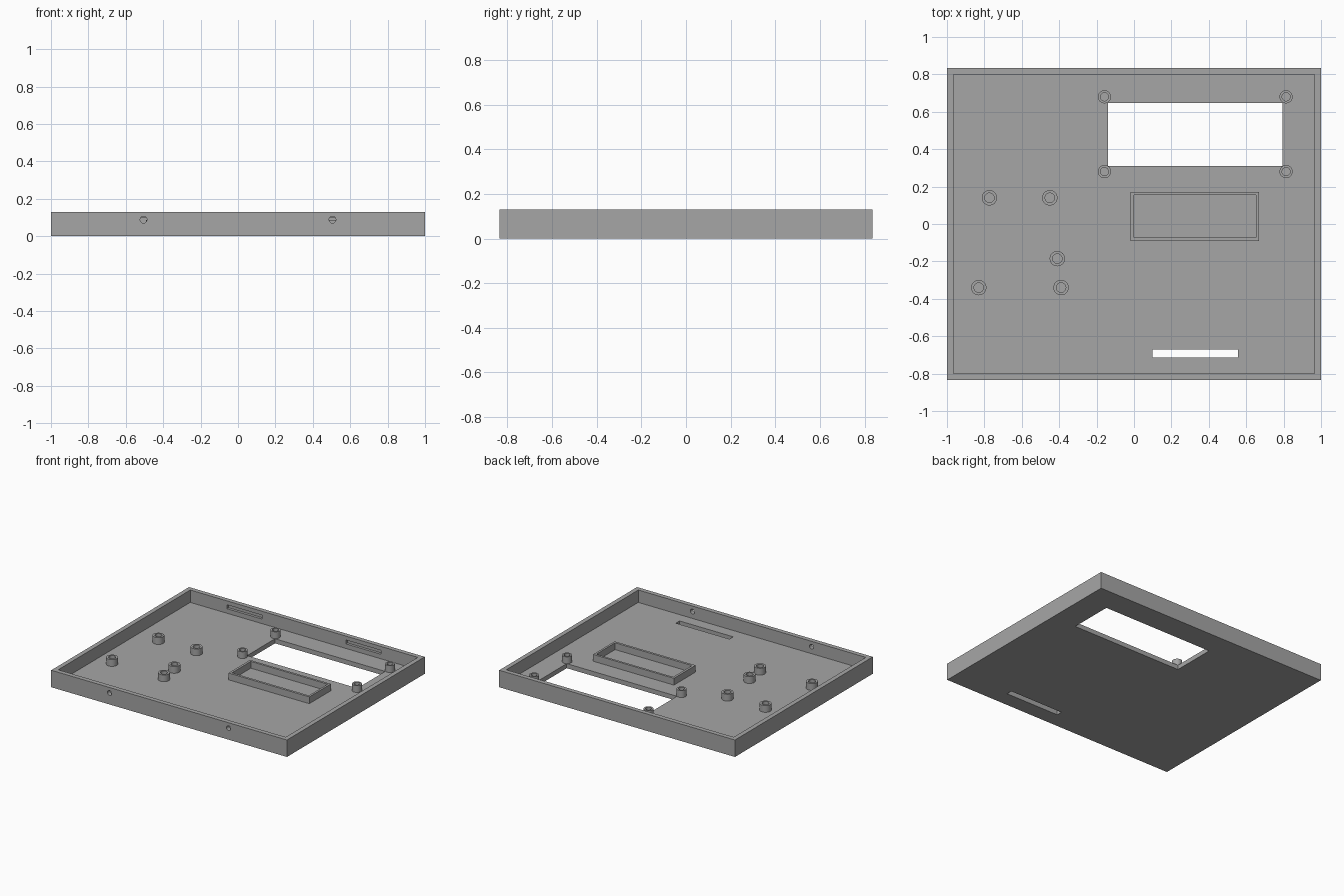
import bpy
import math

if "Cube" in bpy.data.objects:
    bpy.data.objects.remove(bpy.data.objects["Cube"], do_unlink=True)

grey = bpy.data.materials.new("plain grey")
grey.use_nodes = True
colour = (0.38, 0.38, 0.38, 1)
grey.diffuse_color = colour
grey.node_tree.nodes["Principled BSDF"].inputs["Base Color"].default_value = colour

HEIGHT = 0.13    # full wall height
FLOOR = 0.035    # floor thickness
POST_TOP = 0.087  # top of the posts and the frame


def box(name, x, y, z):
    """Box from (low, high) pairs on each axis."""
    spans = (x, y, z)
    bpy.ops.mesh.primitive_cube_add(size=1, location=[sum(s) / 2 for s in spans])
    ob = bpy.context.object
    ob.name = name
    ob.scale = [s[1] - s[0] for s in spans]
    bpy.ops.object.transform_apply(location=True, rotation=True, scale=True)
    ob.data.materials.append(grey)
    return ob


def cylinder(name, radius, depth, centre, rotation=(0, 0, 0)):
    bpy.ops.mesh.primitive_cylinder_add(vertices=32, radius=radius, depth=depth,
                                        location=centre, rotation=rotation)
    ob = bpy.context.object
    ob.name = name
    ob.data.materials.append(grey)
    return ob


def cut(target, cutter):
    """Subtract the cutter and discard it."""
    mod = target.modifiers.new("cut", 'BOOLEAN')
    mod.operation = 'DIFFERENCE'
    mod.solver = 'EXACT'
    mod.object = cutter
    bpy.ops.object.select_all(action='DESELECT')
    target.select_set(True)
    bpy.context.view_layer.objects.active = target
    bpy.ops.object.modifier_apply(modifier=mod.name)
    bpy.data.objects.remove(cutter, do_unlink=True)


# Open tray with floor and four walls
tray = box("tray", (-1, 1), (-0.835, 0.835), (0, HEIGHT))
cut(tray, box("cavity", (-0.965, 0.965), (-0.8, 0.8), (FLOOR, 0.3)))

# Openings through the floor
cut(tray, box("window", (-0.14, 0.795), (0.31, 0.648), (-0.1, 0.1)))
cut(tray, box("slot", (0.1, 0.555), (-0.715, -0.67), (-0.1, 0.1)))

# Screw holes in the front wall, blind slots inside the back wall
for x in (-0.505, 0.505):
    cut(tray, cylinder("screw_hole", 0.018, 0.2, (x, -0.82, 0.088),
                       (math.pi / 2, 0, 0)))
    cut(tray, box("wall_slot", (x - 0.15, x + 0.15), (0.75, 0.82), (0.07, 0.1)))

# Raised rectangular frame
frame = box("raised_frame", (-0.018, 0.668), (-0.09, 0.172), (FLOOR - 0.005, POST_TOP))
cut(frame, box("frame_opening", (0, 0.652), (-0.072, 0.155), (0, 0.2)))

# Hollow screw posts: four around the window, five for the board
window_posts = [(x, y, 0.035) for x in (-0.158, 0.813) for y in (0.28, 0.68)]
board_posts = [(x, y, 0.041) for x, y in ((-0.773, 0.14), (-0.45, 0.14), (-0.41, -0.185),
                                          (-0.83, -0.34), (-0.39, -0.34))]
for x, y, radius in window_posts + board_posts:
    bottom = FLOOR - 0.005
    post = cylinder("screw_post", radius, POST_TOP - bottom,
                    (x, y, (POST_TOP + bottom) / 2))
    cut(post, cylinder("post_hole", radius * 0.62, 0.2, (x, y, 0.1)))
    bpy.ops.object.shade_smooth_by_angle(angle=math.radians(30))
